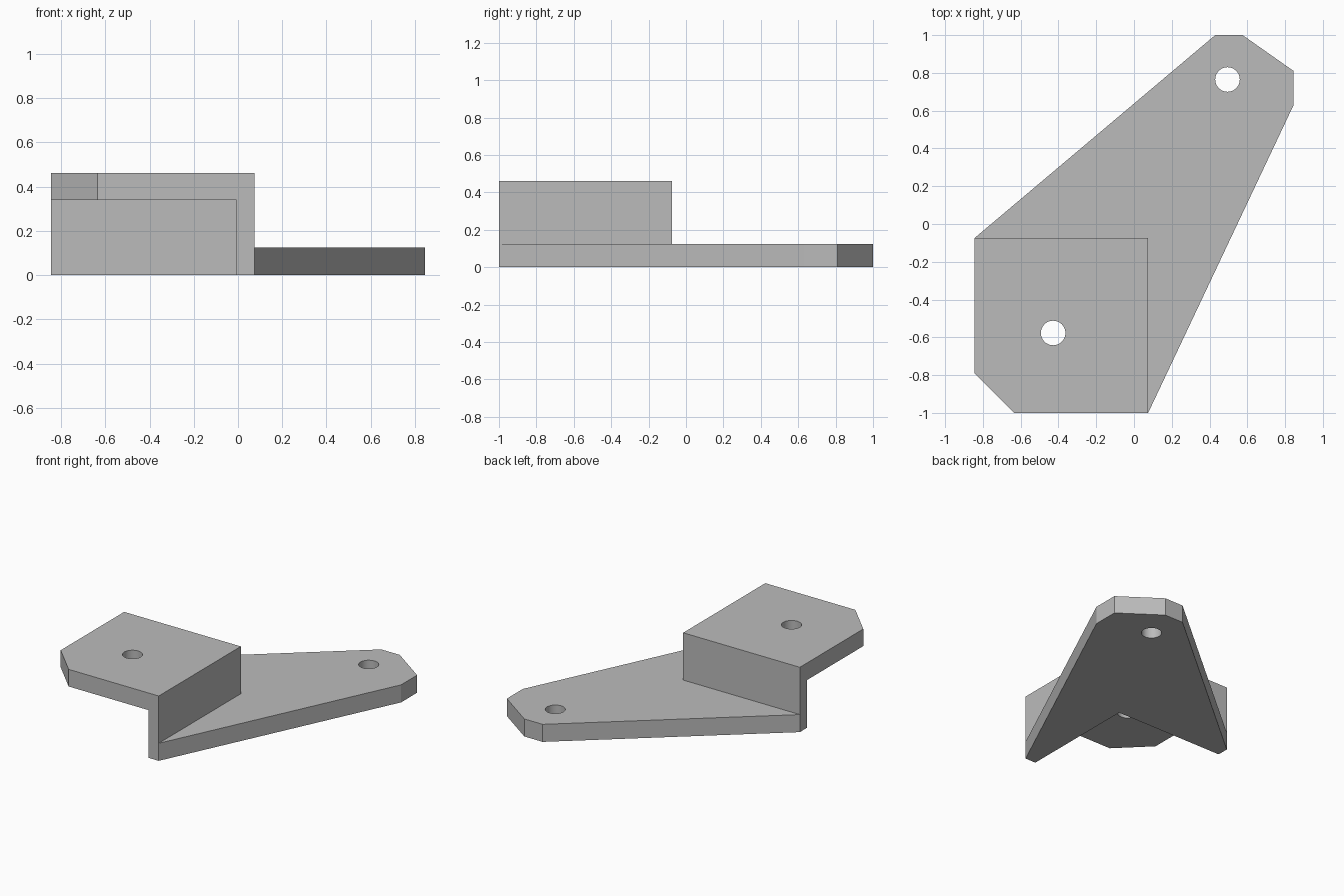
import bpy
import bmesh

cube = bpy.data.objects.get("Cube")
if cube:
    bpy.data.objects.remove(cube, do_unlink=True)

grey = bpy.data.materials.new("plain grey")
grey.use_nodes = True
colour = (0.5, 0.5, 0.5, 1)
grey.diffuse_color = colour
grey.node_tree.nodes["Principled BSDF"].inputs["Base Color"].default_value = colour

BASE_TOP, SHELF_BOTTOM, SHELF_TOP = 0.125, 0.34, 0.462
LEFT, RIGHT, FRONT, BACK = -0.845, 0.075, -1.0, -0.075
WALL = 0.082


def prism(name, outline, z0, z1):
    """Extrude a flat outline from z0 up to z1."""
    bm = bmesh.new()
    face = bm.faces.new([bm.verts.new((x, y, z0)) for x, y in outline])
    top = bmesh.ops.extrude_face_region(bm, geom=[face])["geom"]
    bmesh.ops.translate(bm, vec=(0, 0, z1 - z0),
                        verts=[v for v in top if isinstance(v, bmesh.types.BMVert)])
    bmesh.ops.recalc_face_normals(bm, faces=bm.faces)
    mesh = bpy.data.meshes.new(name)
    bm.to_mesh(mesh)
    bm.free()
    mesh.materials.append(grey)
    obj = bpy.data.objects.new(name, mesh)
    bpy.context.collection.objects.link(obj)
    return obj


def combine(target, tool, operation):
    """Apply a boolean and discard the tool object."""
    mod = target.modifiers.new(operation.lower(), "BOOLEAN")
    mod.operation, mod.solver, mod.object = operation, "EXACT", tool
    bpy.context.view_layer.objects.active = target
    bpy.ops.object.modifier_apply(modifier=mod.name)
    bpy.data.objects.remove(tool, do_unlink=True)


# L-shaped riser wall footprint, shared by the base plate
inner = [(LEFT, BACK - WALL), (RIGHT - WALL, BACK - WALL), (RIGHT - WALL, FRONT)]
riser = prism("riser_wall", [(RIGHT, FRONT), (RIGHT, BACK), (LEFT, BACK)] + inner,
              0, SHELF_TOP)

# Tapered base plate with chamfered far end
bracket = prism("bracket", [(RIGHT, FRONT), (0.845, 0.63), (0.845, 0.81), (0.575, 1),
                            (0.43, 1), (LEFT, BACK)] + inner, 0, BASE_TOP)

# Raised shelf with one chamfered corner
shelf = prism("shelf", [(RIGHT, FRONT), (RIGHT, BACK), (LEFT, BACK),
                        (LEFT, -0.79), (-0.635, FRONT)], SHELF_BOTTOM, SHELF_TOP)

combine(bracket, riser, "UNION")
combine(bracket, shelf, "UNION")

# Bolt holes through the base and the shelf
for x, y in ((0.495, 0.765), (-0.428, -0.577)):
    bpy.ops.mesh.primitive_cylinder_add(vertices=48, radius=0.065, depth=2,
                                        location=(x, y, 0))
    drill = bpy.context.object
    drill.name = "bolt_hole_cutter"
    drill.hide_render = True
    drill.data.materials.append(grey)
    combine(bracket, drill, "DIFFERENCE")

# Smooth hole walls, keep plate edges crisp
bpy.ops.object.select_all(action="DESELECT")
bracket.select_set(True)
bpy.context.view_layer.objects.active = bracket
bpy.ops.object.shade_smooth_by_angle(angle=0.4)
